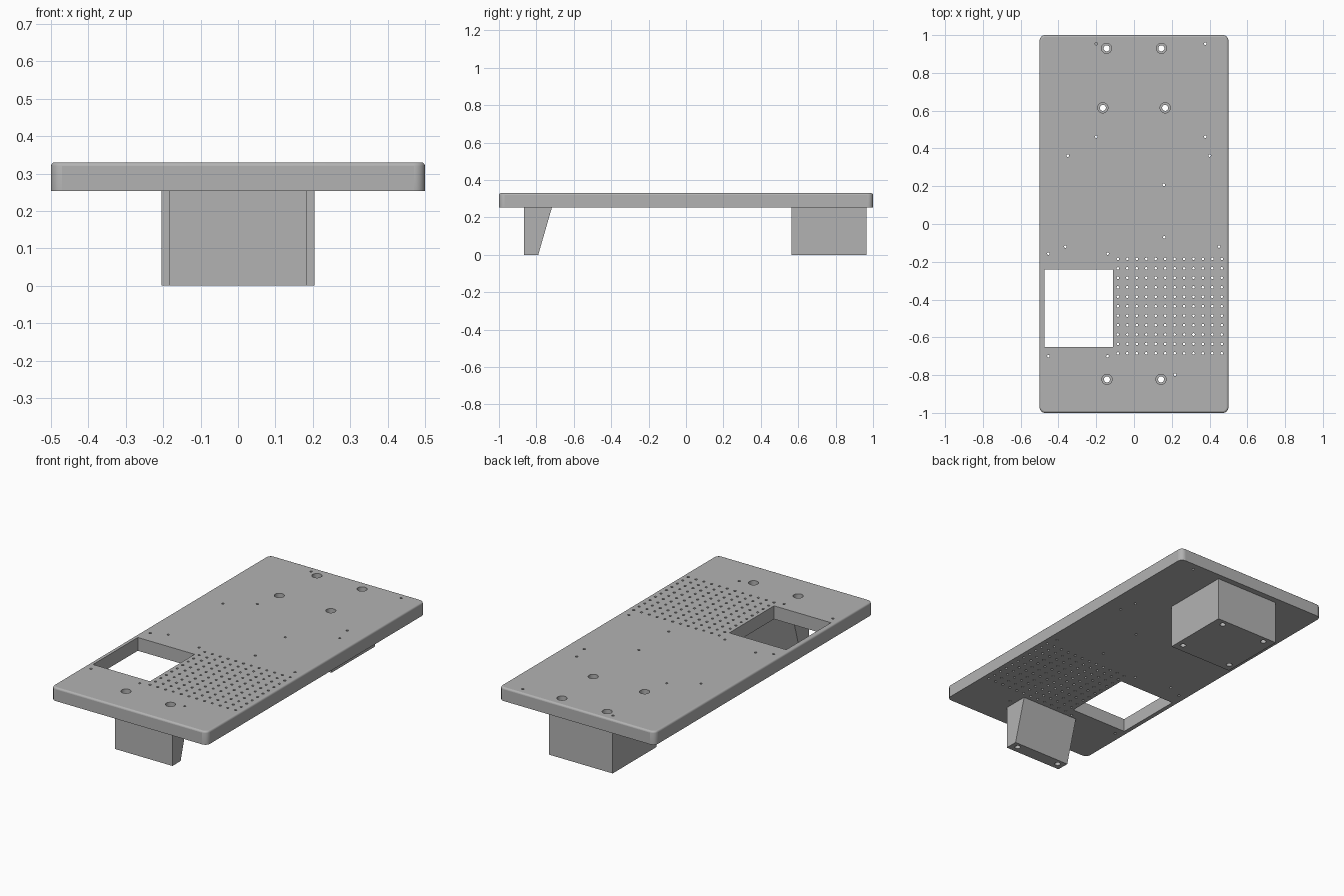
import bpy, bmesh
from mathutils import Matrix, Vector

old = bpy.data.objects.get("Cube")
if old:
    bpy.data.objects.remove(old, do_unlink=True)

grey = bpy.data.materials.new("plain grey")
grey.use_nodes = True
colour = (0.45, 0.45, 0.45, 1)
grey.diffuse_color = colour
grey.node_tree.nodes["Principled BSDF"].inputs["Base Color"].default_value = colour

BASE, TOP = 0.253, 0.33


def make_object(name, bm):
    bmesh.ops.recalc_face_normals(bm, faces=bm.faces)
    mesh = bpy.data.meshes.new(name)
    bm.to_mesh(mesh)
    bm.free()
    mesh.materials.append(grey)
    obj = bpy.data.objects.new(name, mesh)
    bpy.context.collection.objects.link(obj)
    return obj


def add_prism(bm, half_width, profile):
    """Extrude a (y, z) profile across x."""
    face = bm.faces.new([bm.verts.new((-half_width, y, z)) for y, z in profile])
    new = bmesh.ops.extrude_face_region(bm, geom=[face])["geom"]
    verts = [v for v in new if isinstance(v, bmesh.types.BMVert)]
    bmesh.ops.translate(bm, verts=verts, vec=(2 * half_width, 0, 0))


def add_hole(bm, x, y, radius, low, high, sides):
    """Upright cylinder with smooth walls, used as a drill."""
    new = bmesh.ops.create_cone(
        bm, cap_ends=True, segments=sides, radius1=radius, radius2=radius,
        depth=high - low, matrix=Matrix.Translation((x, y, (low + high) / 2)))
    for face in {f for v in new["verts"] for f in v.link_faces}:
        face.smooth = len(face.verts) == 4


def cut(obj, cutters):
    """Subtract the cutters and bake the result into the mesh."""
    for cutter in cutters:
        mod = obj.modifiers.new("cut", "BOOLEAN")
        mod.operation, mod.solver, mod.object = "DIFFERENCE", "EXACT", cutter
    depsgraph = bpy.context.evaluated_depsgraph_get()
    mesh = bpy.data.meshes.new_from_object(obj.evaluated_get(depsgraph))
    obj.modifiers.clear()
    obj.data = mesh


# Deck plate: rounded corners and softened top rim
bm = bmesh.new()
add_prism(bm, 0.5, [(-1, BASE), (1, BASE), (1, TOP), (-1, TOP)])
upright = [e for e in bm.edges
           if abs(e.verts[0].co.z - e.verts[1].co.z) > 0.01]
bmesh.ops.bevel(bm, geom=upright, offset=0.03, segments=6, profile=0.5,
                affect="EDGES")
rim = [e for e in bm.edges if all(v.co.z > TOP - 0.001 for v in e.verts)]
bmesh.ops.bevel(bm, geom=rim, offset=0.01, segments=3, profile=0.5,
                affect="EDGES")
bm.normal_update()
for face in bm.faces:
    face.smooth = max(abs(c) for c in face.normal) < 0.9999
deck = make_object("deck_plate", bm)

# Rear mounting block and tapered front foot
bm = bmesh.new()
add_prism(bm, 0.205, [(0.565, 0), (0.965, 0), (0.965, BASE), (0.565, BASE)])
rear_block = make_object("rear_block", bm)
bm = bmesh.new()
add_prism(bm, 0.185, [(-0.865, 0), (-0.79, 0), (-0.717, BASE), (-0.865, BASE)])
front_foot = make_object("front_foot", bm)

# Rectangular window
bm = bmesh.new()
bmesh.ops.create_cube(bm, size=1, matrix=Matrix.LocRotScale(
    Vector((-0.2925, -0.445, 0.29)), None, Vector((0.365, 0.41, 0.3))))
window_cutter = make_object("window_cutter", bm)

# Bolt holes with wider recesses for the heads
bolts = [(side * x, y) for side in (-1, 1)
         for x, y in ((0.145, 0.93), (0.165, 0.615), (0.143, -0.823))]
bm_bolts, bm_heads = bmesh.new(), bmesh.new()
for x, y in bolts:
    add_hole(bm_bolts, x, y, 0.016, -0.1, 0.5, 24)
    add_hole(bm_heads, x, y, 0.027, 0.285, 0.5, 24)
bolt_cutter = make_object("bolt_cutter", bm_bolts)
head_cutter = make_object("head_cutter", bm_heads)

# Pin holes: a regular grid and scattered fixing points
pins = [(-0.085 + 0.05 * i, -0.185 - 0.05 * j)
        for i in range(12) for j in range(11)]
pins += [(-0.2, 0.955), (0.378, 0.955), (-0.2, 0.462), (0.378, 0.462),
         (-0.35, 0.362), (0.4, 0.362), (0.158, 0.207), (0.16, -0.07),
         (0.45, -0.12), (-0.363, -0.12), (-0.453, -0.157), (-0.14, -0.157),
         (-0.453, -0.7), (-0.14, -0.7), (0.217, -0.798)]
bm = bmesh.new()
for x, y in pins:
    add_hole(bm, x, y, 0.007, BASE - 0.1, TOP + 0.1, 12)
pin_cutter = make_object("pin_cutter", bm)

cut(deck, [window_cutter, pin_cutter, bolt_cutter, head_cutter])
for mount in (rear_block, front_foot):
    cut(mount, [bolt_cutter])

for cutter in (window_cutter, pin_cutter, bolt_cutter, head_cutter):
    bpy.data.objects.remove(cutter, do_unlink=True)
